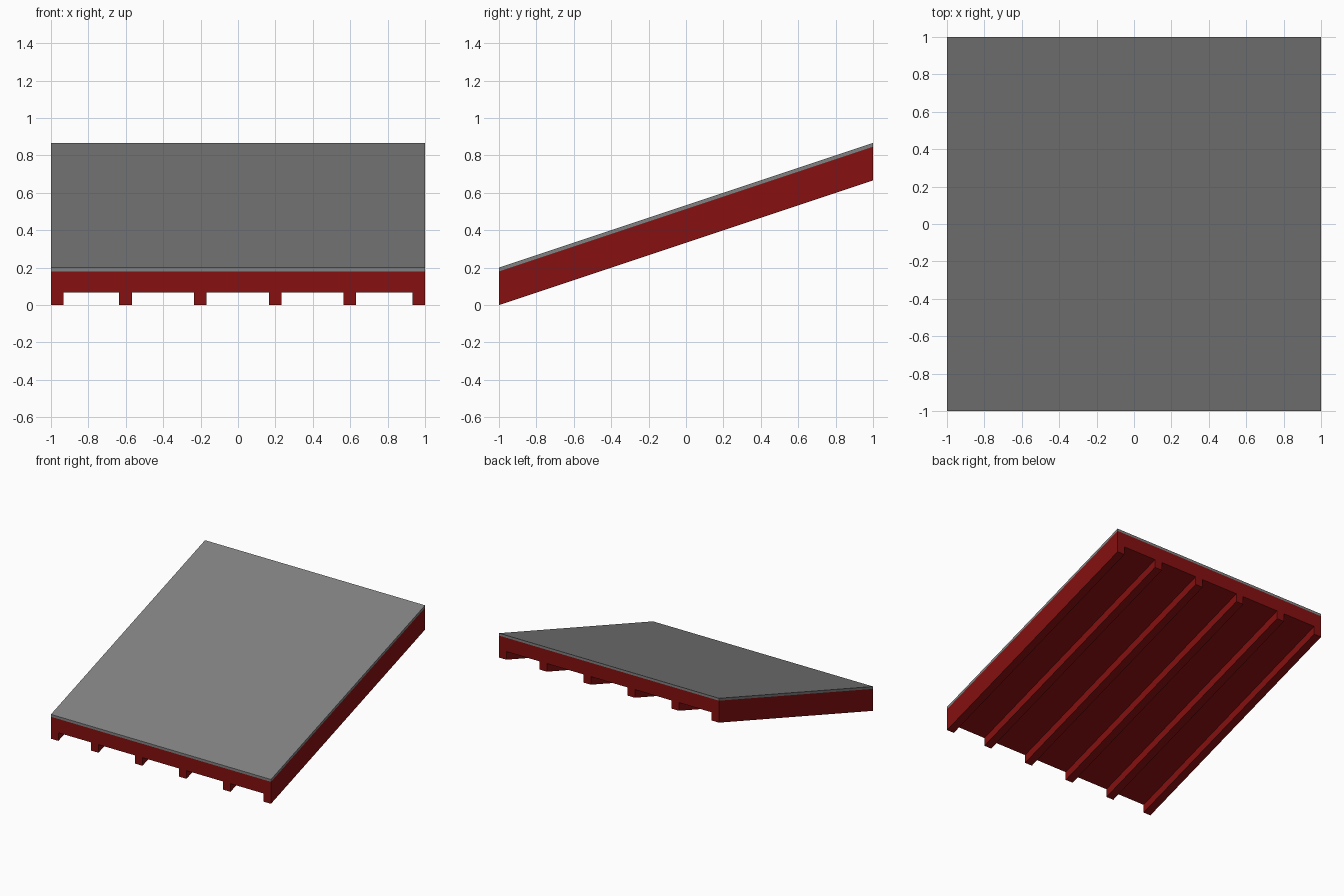
import bpy
import bmesh

cube = bpy.data.objects.get("Cube")
if cube:
    bpy.data.objects.remove(cube, do_unlink=True)


def make_material(name, rgb):
    mat = bpy.data.materials.new(name)
    mat.use_nodes = True
    color = (*rgb, 1.0)
    mat.diffuse_color = color
    mat.node_tree.nodes["Principled BSDF"].inputs["Base Color"].default_value = color
    return mat


GREY = make_material("roof grey", (0.22, 0.22, 0.22))
RED = make_material("dark red", (0.24, 0.005, 0.005))
SLOPE = 0.667 / 2  # rise per unit of depth, towards the back


def sloped_slab(name, x0, x1, z0, z1, mat):
    """Box over the full depth, sheared upwards so its ends stay vertical."""
    bm = bmesh.new()
    bmesh.ops.create_cube(bm, size=2)
    for v in bm.verts:
        v.co.x = x0 if v.co.x < 0 else x1
        v.co.z = (z0 if v.co.z < 0 else z1) + SLOPE * (v.co.y + 1)
    mesh = bpy.data.meshes.new(name)
    bm.to_mesh(mesh)
    bm.free()
    mesh.materials.append(mat)
    obj = bpy.data.objects.new(name, mesh)
    bpy.context.collection.objects.link(obj)
    return obj


# Roof covering and the deck under it
sloped_slab("roof_covering", -1, 1, 0.18, 0.2, GREY)
sloped_slab("roof_deck", -1, 1, 0.067, 0.18, RED)

# Rafters running up the slope below the deck
WIDTH = 0.067
for i, left in enumerate((-1, -0.635, -0.235, 0.165, 0.565, 1 - WIDTH)):
    sloped_slab(f"rafter_{i + 1}", left, left + WIDTH, 0, 0.067, RED)
